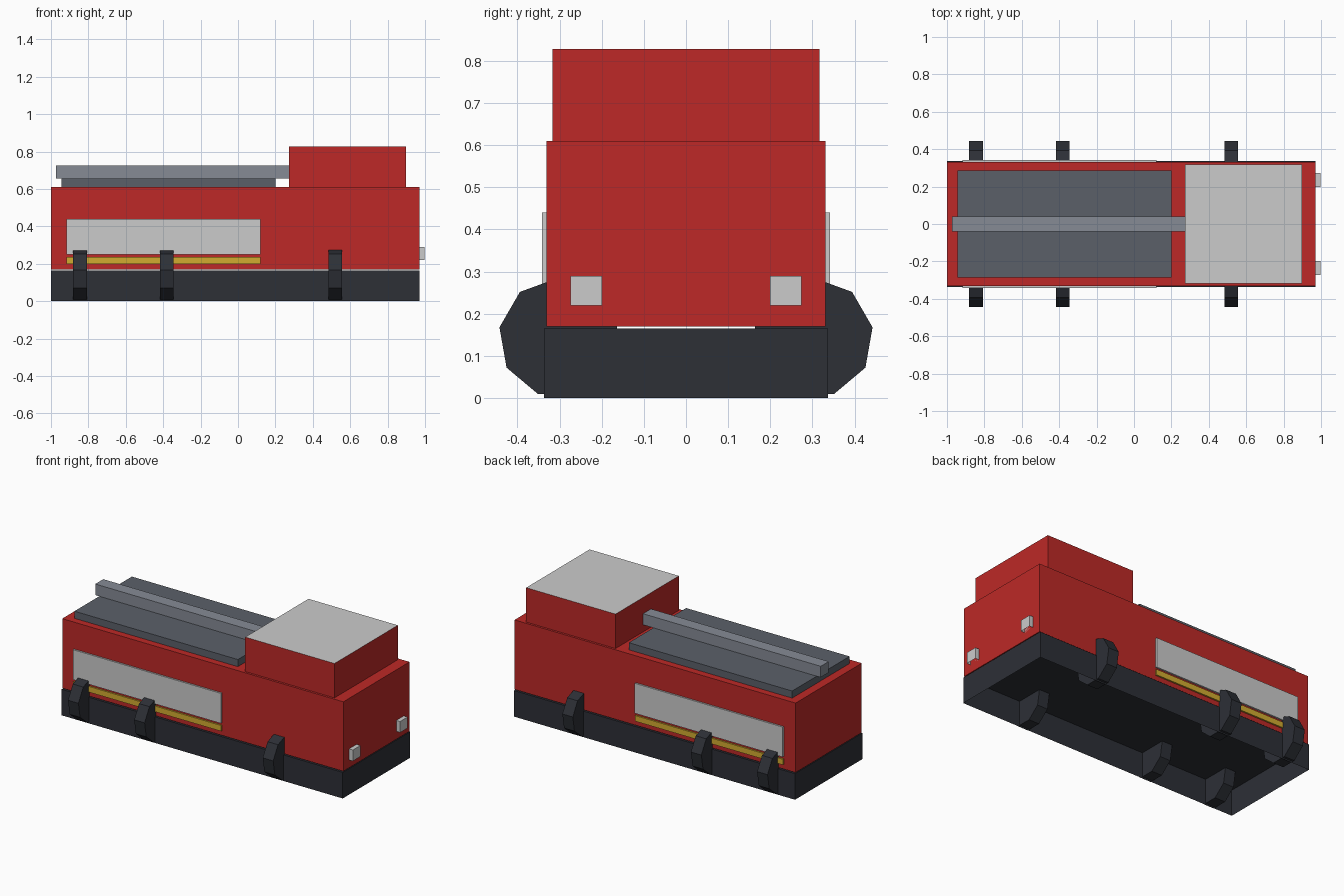
import bpy, bmesh, math
from mathutils import Vector

if "Cube" in bpy.data.objects:
    bpy.data.objects.remove(bpy.data.objects["Cube"])


def material(name, rgb):
    m = bpy.data.materials.new(name)
    m.diffuse_color = (*rgb, 1)
    m.use_nodes = True
    m.node_tree.nodes["Principled BSDF"].inputs["Base Color"].default_value = m.diffuse_color
    return m


RED = material("red_paint", (0.51, 0.022, 0.020))
DARK = material("dark_rubber", (0.026, 0.029, 0.037))
SLATE = material("slate", (0.105, 0.117, 0.141))
STEEL = material("steel", (0.238, 0.258, 0.300))
YELLOW = material("yellow", (0.65, 0.41, 0.03))


def finish(name, bm, mat):
    me = bpy.data.meshes.new(name)
    bm.to_mesh(me)
    bm.free()
    ob = bpy.data.objects.new(name, me)
    bpy.context.collection.objects.link(ob)
    if mat:
        me.materials.append(mat)
    return ob


def box(name, x, y, z, mat=None, open_bottom=False):
    """Box from (min, max) ranges, optionally without its underside."""
    bm = bmesh.new()
    bmesh.ops.create_cube(bm, size=1)
    for v in bm.verts:
        v.co = Vector([(r[0] + r[1]) / 2 + c * (r[1] - r[0])
                       for r, c in zip((x, y, z), v.co)])
    if open_bottom:
        bm.normal_update()
        low = [f for f in bm.faces if f.normal.z < -0.9]
        bmesh.ops.delete(bm, geom=low, context='FACES')
    return finish(name, bm, mat)


def wheel(name, x, y, z=0.143, r=0.142, width=0.073, sides=9):
    """Nine-sided disc with its axis along x and one corner on top."""
    bm = bmesh.new()
    ring = []
    for i in range(sides):
        a = 2 * math.pi * i / sides
        ring.append(bm.verts.new((x - width / 2, y + r * math.sin(a), z + r * math.cos(a))))
    face = bm.faces.new(ring)
    # keep the starting cap, extrude a copy across the width
    ext = bmesh.ops.extrude_face_region(bm, geom=[face], use_keep_orig=True)
    moved = [g for g in ext["geom"] if isinstance(g, bmesh.types.BMVert)]
    bmesh.ops.translate(bm, verts=moved, vec=(width, 0, 0))
    bmesh.ops.recalc_face_normals(bm, faces=bm.faces[:])
    return finish(name, bm, DARK)


# Chassis skirt (hollow underneath) and main body
box("chassis", (-1, 0.97), (-0.337, 0.337), (0, 0.165), DARK, open_bottom=True)
box("body", (-1, 0.97), (-0.331, 0.331), (0.17, 0.61), RED)

# Cab with a plain grey roof
cab = box("cab", (0.272, 0.898), (-0.317, 0.317), (0.61, 0.828), RED)
cab.data.materials.append(None)
for p in cab.data.polygons:
    if p.normal.z > 0.9:
        p.material_index = 1

# Roof deck and ladder beam
box("roof_deck", (-0.945, 0.2), (-0.287, 0.287), (0.61, 0.655), SLATE)
box("ladder_beam", (-0.973, 0.275), (-0.039, 0.041), (0.655, 0.725), STEEL)

# Parts repeated on both sides
for side, s in (("right", -1), ("left", 1)):
    def span(a, b):
        return tuple(sorted((s * a, s * b)))
    box(f"locker_panel_{side}", (-0.917, 0.12), span(0.331, 0.342), (0.25, 0.44))
    box(f"yellow_stripe_{side}", (-0.917, 0.12), span(0.331, 0.341), (0.20, 0.236), YELLOW)
    box(f"headlamp_{side}", (0.97, 0.997), span(0.199, 0.274), (0.22, 0.29), open_bottom=True)
    for label, x in (("rear", -0.845), ("middle", -0.381), ("front", 0.52)):
        wheel(f"{label}_wheel_{side}", x, s * 0.303)
